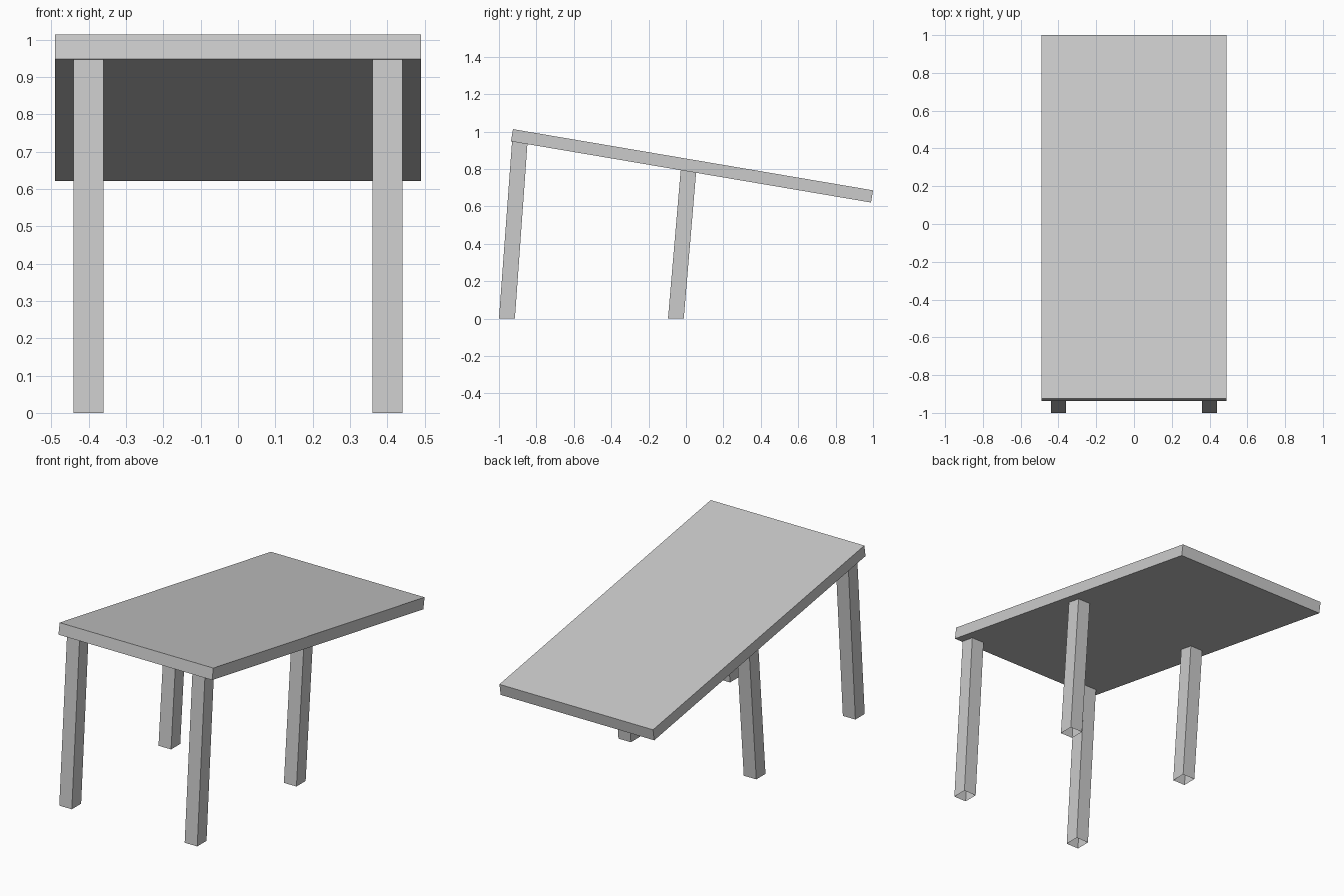
import bpy
import bmesh

if "Cube" in bpy.data.objects:
    bpy.data.objects.remove(bpy.data.objects["Cube"])


def prism(name, profile, x0, x1, caps):
    """Sweep a (y, z) quad from x0 to x1; caps=False leaves both quad ends in z open."""
    bm = bmesh.new()
    left = [bm.verts.new((x0, y, z)) for y, z in profile]
    right = [bm.verts.new((x1, y, z)) for y, z in profile]
    bm.faces.new(left)
    bm.faces.new(right[::-1])
    for i in range(4):
        if caps or i % 2:          # edges 0 and 2 are bottom and top
            j = (i + 1) % 4
            bm.faces.new((left[i], right[i], right[j], left[j]))
    bmesh.ops.recalc_face_normals(bm, faces=bm.faces)
    mesh = bpy.data.meshes.new(name)
    bm.to_mesh(mesh)
    bm.free()
    obj = bpy.data.objects.new(name, mesh)
    bpy.context.collection.objects.link(obj)
    return obj


def underside(y):
    return 0.948 - 0.17 * (y + 0.936)


# Tilted table top
prism("table_top",
      [(-0.936, 0.948), (0.989, 0.621), (1.0, 0.686), (-0.925, 1.013)],
      -0.49, 0.49, True)


# Leaning hollow legs, cut flat at the floor and to the slope of the top
def leg_pair(name, foot, head):
    profile = [(foot[0], 0), (foot[1], 0),
               (head[1], underside(head[1])), (head[0], underside(head[0]))]
    leg = prism(name, profile, 0.36, 0.44, False)
    leg.modifiers.new("mirror", 'MIRROR').use_axis[0] = True


leg_pair("front_legs", (-1.0, -0.915), (-0.93, -0.848))
leg_pair("middle_legs", (-0.096, -0.012), (-0.028, 0.054))
